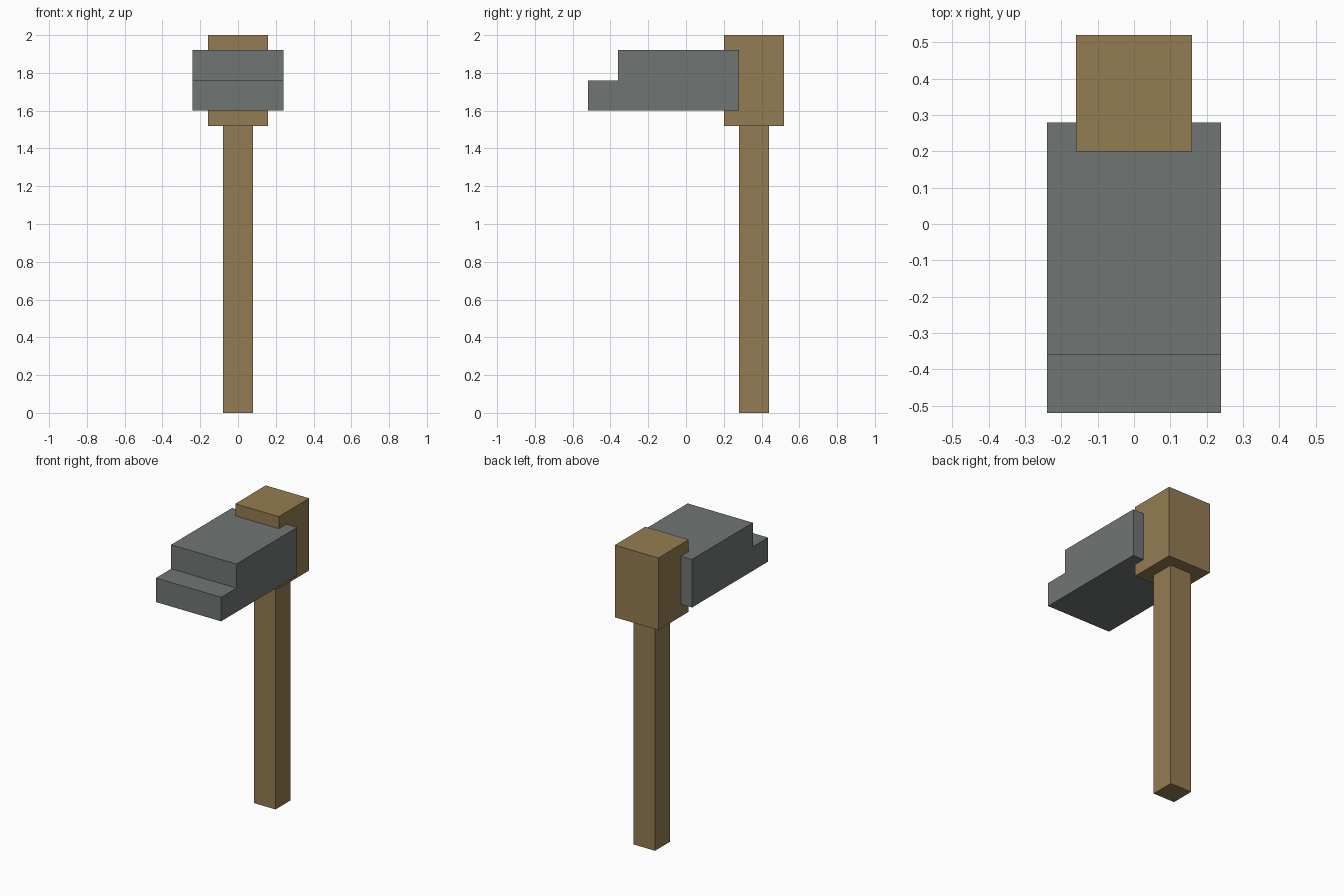
import bpy
import bmesh

if "Cube" in bpy.data.objects:
    bpy.data.objects.remove(bpy.data.objects["Cube"])


def material(name, rgb):
    m = bpy.data.materials.new(name)
    m.diffuse_color = (*rgb, 1.0)
    m.use_nodes = True
    m.node_tree.nodes["Principled BSDF"].inputs["Base Color"].default_value = m.diffuse_color
    return m


def extrude_profile(name, profile, half_width, mat):
    """Extrude a side outline of (y, z) points across x, centred on x = 0."""
    bm = bmesh.new()
    face = bm.faces.new([bm.verts.new((-half_width, y, z)) for y, z in profile])
    result = bmesh.ops.extrude_face_region(bm, geom=[face])
    moved = [v for v in result["geom"] if isinstance(v, bmesh.types.BMVert)]
    bmesh.ops.translate(bm, verts=moved, vec=(2 * half_width, 0, 0))
    bmesh.ops.recalc_face_normals(bm, faces=bm.faces)
    mesh = bpy.data.meshes.new(name)
    bm.to_mesh(mesh)
    bm.free()
    mesh.materials.append(mat)
    obj = bpy.data.objects.new(name, mesh)
    bpy.context.collection.objects.link(obj)
    return obj


def rect(y0, y1, z0, z1):
    return [(y0, z0), (y1, z0), (y1, z1), (y0, z1)]


wood = material("brown wood", (0.296, 0.202, 0.084))
metal = material("grey metal", (0.162, 0.181, 0.178))

# Long square handle
extrude_profile("handle", rect(0.28, 0.44, 0.0, 1.52), 0.08, wood)

# Wooden block that holds the head
extrude_profile("handle_block", rect(0.20, 0.52, 1.52, 2.0), 0.16, wood)

# Metal head with a stepped front edge
extrude_profile("head", [(-0.52, 1.60), (0.28, 1.60), (0.28, 1.92),
                         (-0.36, 1.92), (-0.36, 1.76), (-0.52, 1.76)], 0.24, metal)
